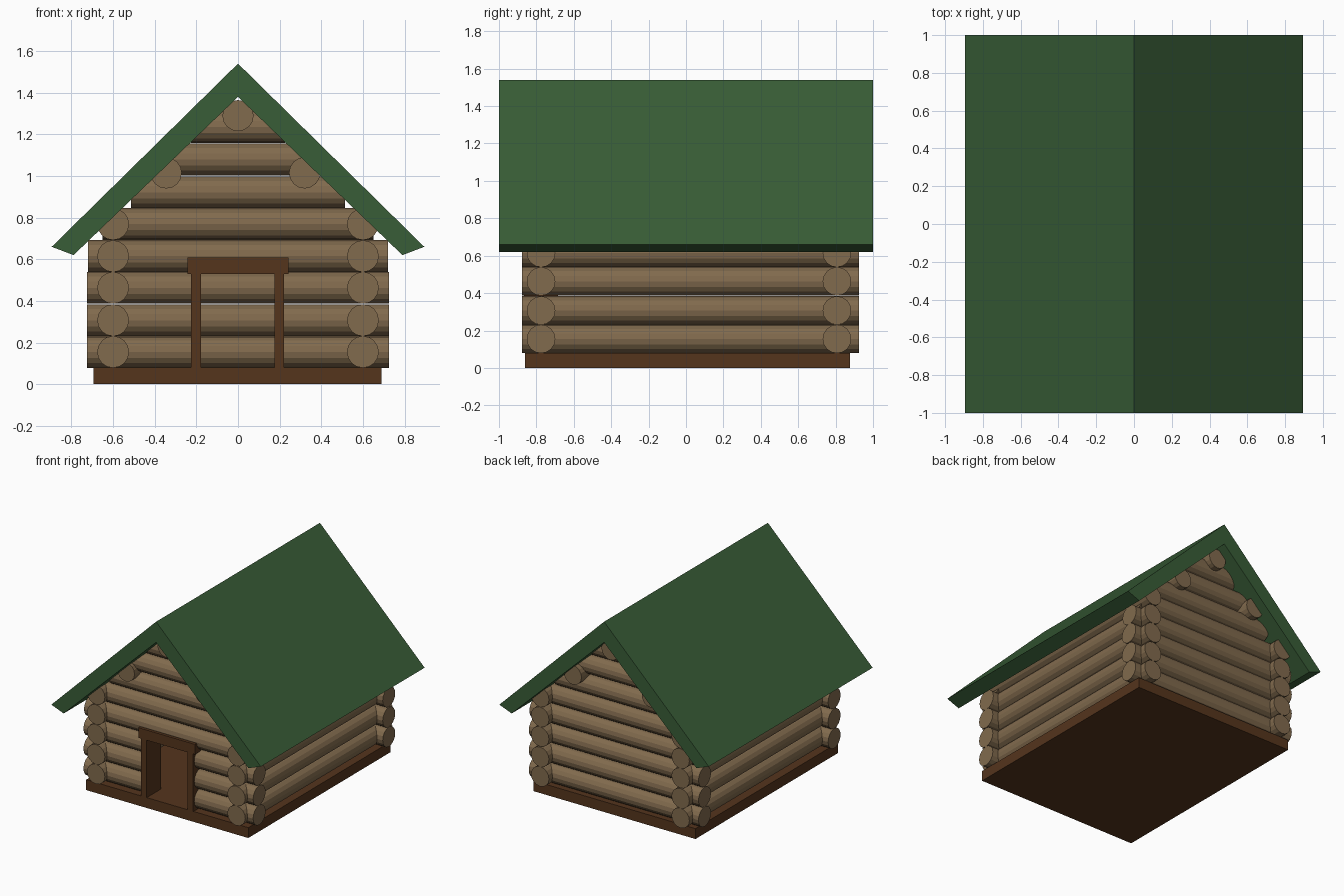
import bpy, math

if "Cube" in bpy.data.objects:
    bpy.data.objects.remove(bpy.data.objects["Cube"])


def material(name, rgb):
    m = bpy.data.materials.new(name)
    m.diffuse_color = (*rgb, 1)
    m.use_nodes = True
    m.node_tree.nodes["Principled BSDF"].inputs["Base Color"].default_value = m.diffuse_color
    return m


WOOD = material("log_wood", (0.22, 0.145, 0.075))
BROWN = material("dark_wood", (0.09, 0.035, 0.012))
GREEN = material("green_roof", (0.04, 0.11, 0.038))


def box(name, x0, x1, y0, y1, z0, z1):
    bpy.ops.mesh.primitive_cube_add(
        size=1, location=((x0 + x1) / 2, (y0 + y1) / 2, (z0 + z1) / 2))
    o = bpy.context.object
    o.name = name
    o.scale = (x1 - x0, y1 - y0, z1 - z0)
    o.data.materials.append(BROWN)


def log(name, axis, a, b, other, z, r=0.0765):
    """Log running from a to b along the x or y axis."""
    mid = (a + b) / 2
    along_x = axis == "x"
    bpy.ops.mesh.primitive_cylinder_add(
        vertices=16, radius=r, depth=b - a,
        location=(mid, other, z) if along_x else (other, mid, z),
        rotation=(0, math.pi / 2, 0) if along_x else (math.pi / 2, 0, 0))
    o = bpy.context.object
    o.name = name
    o.data.materials.append(WOOD)


# Floor slab
box("base", -0.695, 0.69, -0.86, 0.877, 0, 0.08)

# End walls: full rows, then shortening gable rows
rows = [0.155, 0.307, 0.463, 0.615, 0.769, 0.922, 1.08, 1.235]
half = [0.725, 0.725, 0.725, 0.72, 0.65, 0.515, 0.36, 0.225]
FRONT, BACK, DOOR = -0.775, 0.807, 0.2
for i, (z, h) in enumerate(zip(rows, half)):
    log(f"back_log_{i}", "x", -h, h, BACK, z)
    if i < 3:  # split around the doorway
        log(f"front_log_left_{i}", "x", -h, -DOOR, FRONT, z)
        log(f"front_log_right_{i}", "x", DOOR, h, FRONT, z)
    else:
        log(f"front_log_{i}", "x", -h, h, FRONT, z)

# Side walls
for i, z in enumerate(rows[:5]):
    for side, x in (("left", -0.6), ("right", 0.6)):
        log(f"{side}_log_{i}", "y", -0.877, 0.925, x, z)

# Purlins and ridge log under the roof
for name, x, z in (("left_purlin", -0.345, 1.015),
                   ("right_purlin", 0.32, 1.015),
                   ("ridge_log", 0, 1.29)):
    log(name, "y", -0.877, 0.925, x, z, 0.075)

# Door frame
box("door_post_left", -0.225, -0.178, -0.865, -0.685, 0.08, 0.53)
box("door_post_right", 0.175, 0.222, -0.865, -0.685, 0.08, 0.53)
box("door_lintel", -0.242, 0.242, -0.872, -0.68, 0.53, 0.608)

# Roof: chevron profile extruded front to back
profile = [(-0.895, 0.66), (0, 1.54), (0.895, 0.66),
           (0.79, 0.62), (0, 1.38), (-0.79, 0.62)]
verts = [(x, y, z) for y in (-1, 1) for x, z in profile]
faces = [(0, 5, 4, 1), (1, 4, 3, 2), (7, 10, 11, 6), (8, 9, 10, 7)]
faces += [(i, (i + 1) % 6, (i + 1) % 6 + 6, i + 6) for i in range(6)]
mesh = bpy.data.meshes.new("roof")
mesh.from_pydata(verts, [], faces)
mesh.materials.append(GREEN)
roof = bpy.data.objects.new("roof", mesh)
bpy.context.collection.objects.link(roof)

# Make the roof normals point outward
bpy.ops.object.select_all(action="DESELECT")
bpy.context.view_layer.objects.active = roof
roof.select_set(True)
bpy.ops.object.mode_set(mode="EDIT")
bpy.ops.mesh.select_all(action="SELECT")
bpy.ops.mesh.normals_make_consistent(inside=False)
bpy.ops.object.mode_set(mode="OBJECT")
